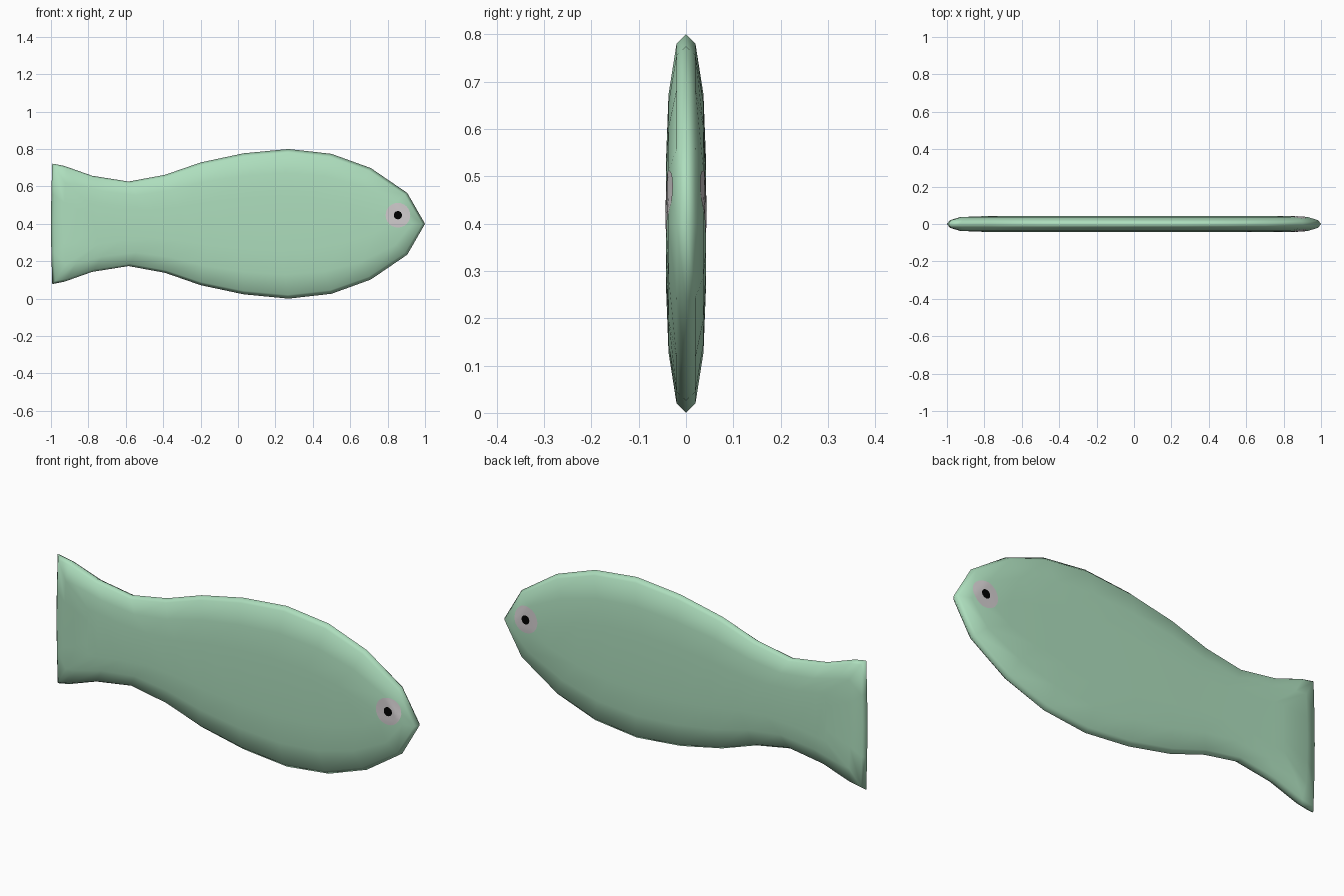
import bpy, bmesh, math
from mathutils import Vector
from mathutils.bvhtree import BVHTree

if "Cube" in bpy.data.objects:
    bpy.data.objects.remove(bpy.data.objects["Cube"])

CZ = 0.40  # height of the symmetry line


def material(name, rgb):
    m = bpy.data.materials.new(name)
    m.diffuse_color = (*rgb, 1)
    m.use_nodes = True
    m.node_tree.nodes["Principled BSDF"].inputs["Base Color"].default_value = m.diffuse_color
    return m


green = material("soft green", (0.42, 0.73, 0.51))
pale = material("pale grey", (0.63, 0.60, 0.61))
black = material("black", (0.0, 0.0, 0.0))


def finish(bm, name, mat):
    me = bpy.data.meshes.new(name)
    bm.to_mesh(me)
    me.materials.append(mat)
    ob = bpy.data.objects.new(name, me)
    bpy.context.collection.objects.link(ob)
    for p in me.polygons:
        p.use_smooth = True
    return ob


# Body: half outline (x, half height), tail to nose
outline = [(-1.0, 0.0), (-0.998, 0.16), (-0.993, 0.322), (-0.93, 0.31),
           (-0.78, 0.257), (-0.585, 0.226), (-0.39, 0.262), (-0.2, 0.328),
           (0.03, 0.377), (0.27, 0.4), (0.5, 0.374), (0.71, 0.298),
           (0.905, 0.165), (1.0, 0.0)]
# Rounded edge layers: x scale, z scale, depth
layers = [(0.8, 0.35, 0.042), (0.93, 0.68, 0.037), (0.985, 0.95, 0.02)]
layers = ([(a, b, -y) for a, b, y in layers] + [(1, 1, 0)]
          + [(a, b, y) for a, b, y in reversed(layers)])

n = len(outline)
loop = outline + [(x, -h) for x, h in reversed(outline[1:-1])]
count = len(loop)

bm = bmesh.new()
rings = [[bm.verts.new((x * sx, y, CZ + z * sz)) for x, z in loop]
         for sx, sz, y in layers]
for a, b in zip(rings, rings[1:]):
    for i in range(count):
        j = (i + 1) % count
        bm.faces.new((a[i], a[j], b[j], b[i]))
# flat sides, bridged from top edge to bottom edge
for r in (rings[0], rings[-1]):
    for i in range(n - 1):
        quad = [r[i], r[i + 1], r[-(i + 1) % count], r[-i % count]]
        bm.faces.new(list(dict.fromkeys(quad)))
bmesh.ops.recalc_face_normals(bm, faces=bm.faces)
tree = BVHTree.FromBMesh(bm)
finish(bm, "fish_body", green)
bm.free()


# Eyes: thin discs laid onto the curved side
def disc(name, side, radius, lift, mat, steps=5, seg=24):
    bm = bmesh.new()

    def vert(r, t):
        x, z = 0.855 + r * math.cos(t), CZ + 0.046 + r * math.sin(t)
        hit = tree.ray_cast(Vector((x, side, z)), Vector((0, -side, 0)))[0]
        return bm.verts.new((x, hit.y + side * lift, z))

    centre = vert(0, 0)
    prev = None
    for k in range(1, steps + 1):
        ring = [vert(radius * k / steps, 2 * math.pi * i / seg) for i in range(seg)]
        for i in range(seg):
            j = (i + 1) % seg
            if prev:
                bm.faces.new((prev[i], ring[i], ring[j], prev[j]))
            else:
                bm.faces.new((centre, ring[i], ring[j]))
        prev = ring
    # angles run anticlockwise seen from -y, so the back eye is flipped
    if side > 0:
        bmesh.ops.reverse_faces(bm, faces=bm.faces)
    finish(bm, name, mat)
    bm.free()


for side, label in ((-1, "front"), (1, "back")):
    disc("eye_" + label, side, 0.066, 0.002, pale)
    disc("pupil_" + label, side, 0.022, 0.004, black)
